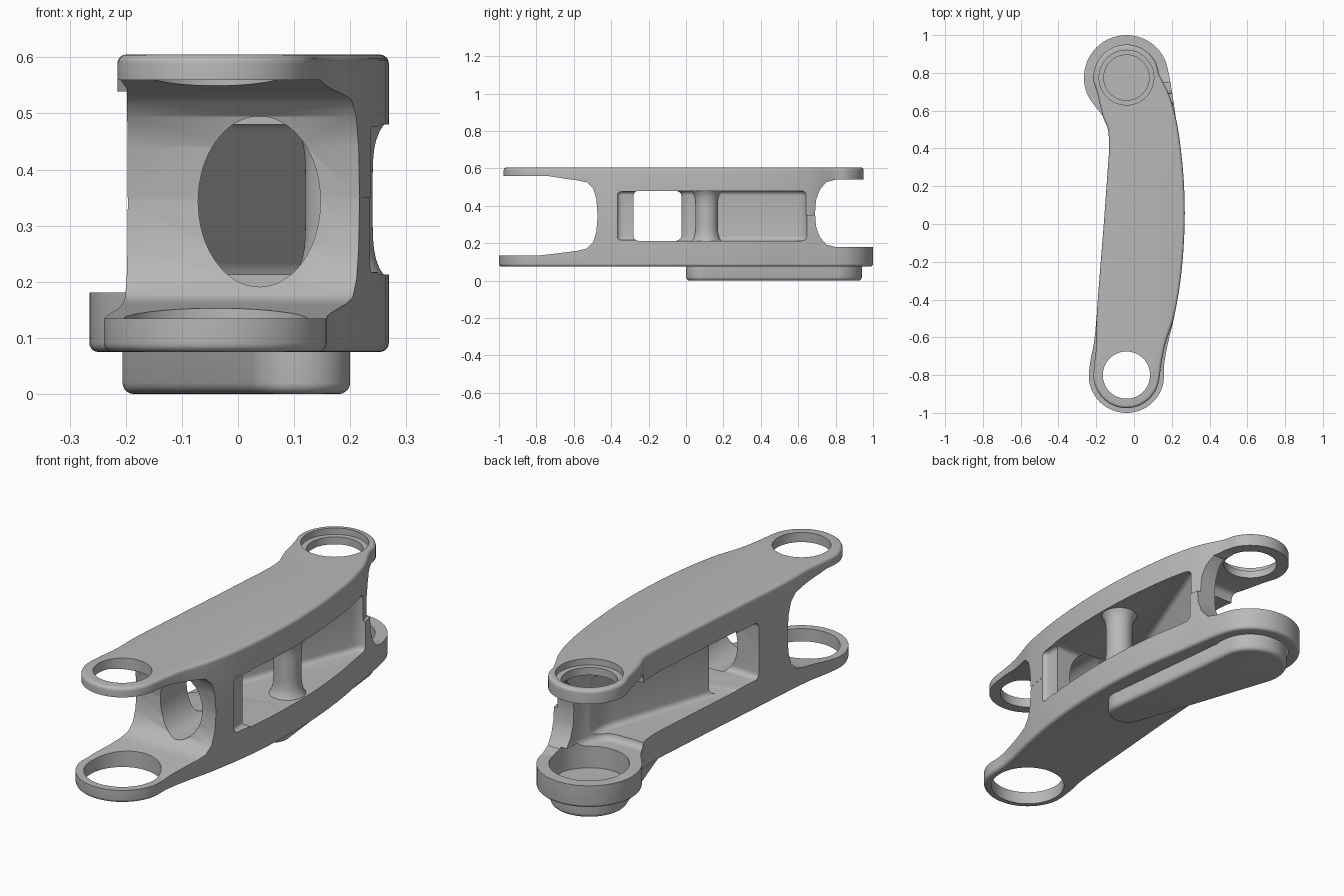
import bpy, bmesh, math
from mathutils import Vector

cube = bpy.data.objects.get("Cube")
if cube:
    bpy.data.objects.remove(cube, do_unlink=True)

grey = bpy.data.materials.new("cast grey")
grey.use_nodes = True
grey.diffuse_color = (0.48, 0.48, 0.48, 1)
grey.node_tree.nodes["Principled BSDF"].inputs["Base Color"].default_value = grey.diffuse_color


def finish(bm, name):
    bmesh.ops.recalc_face_normals(bm, faces=bm.faces)
    mesh = bpy.data.meshes.new(name)
    bm.to_mesh(mesh)
    bm.free()
    mesh.materials.append(grey)
    obj = bpy.data.objects.new(name, mesh)
    bpy.context.collection.objects.link(obj)
    return obj


def skin(bm, rings):
    """Join rings of vertices into a capped tube."""
    n = len(rings[0])
    for p, q in zip(rings, rings[1:]):
        for i in range(n):
            j = (i + 1) % n
            bm.faces.new((p[i], p[j], q[j], q[i]))
    bm.faces.new(rings[0])
    bm.faces.new(rings[-1])


def inset(pts, d):
    """Move a counter-clockwise outline inwards."""
    out, n = [], len(pts)
    for i in range(n):
        a, b, c = (Vector(pts[k % n]) for k in (i - 1, i, i + 1))
        u, v = (b - a).normalized(), (c - b).normalized()
        n1, n2 = Vector((-u.y, u.x)), Vector((-v.y, v.x))
        out.append(b + (n1 + n2) * d / (1 + n1.dot(n2)))
    return out


def prism(name, pts, lo, hi, axis="z", round_lo=0, round_hi=0):
    """Extrude an outline along z (x, y) or x (y, z), with rounded rims."""
    quarter = [math.radians(a) for a in range(0, 91, 18)]
    layers = [(lo + round_lo * (1 - math.cos(a)), round_lo * (1 - math.sin(a)))
              for a in (quarter if round_lo else quarter[:1])]
    layers += [(hi - round_hi * (1 - math.cos(a)), round_hi * (1 - math.sin(a)))
               for a in (quarter[::-1] if round_hi else quarter[:1])]
    bm = bmesh.new()
    put = (lambda p, h: (p[0], p[1], h)) if axis == "z" else (lambda p, h: (h, p[0], p[1]))
    skin(bm, [[bm.verts.new(put(p, h)) for p in inset(pts, d)] for h, d in layers])
    return finish(bm, name)


def lathe(name, profile, centre, steps=64):
    """Spin a (radius, z) profile around a vertical axis."""
    bm = bmesh.new()
    turn = [math.tau * i / steps for i in range(steps)]
    skin(bm, [[bm.verts.new((centre[0] + r * math.cos(t), centre[1] + r * math.sin(t), z))
               for t in turn] for r, z in profile])
    return finish(bm, name)


def volume(mesh):
    bm = bmesh.new()
    bm.from_mesh(mesh)
    v = bm.calc_volume(signed=True)
    bm.free()
    return v


def boolean(obj, other, mode="DIFFERENCE"):
    """Apply a boolean, trying the next solver if the volume comes out wrong."""
    before = volume(obj.data)
    for solver in ("EXACT", "MANIFOLD", "FLOAT"):
        mod = obj.modifiers.new("bool", "BOOLEAN")
        mod.operation, mod.solver, mod.object = mode, solver, other
        bpy.context.view_layer.update()
        mesh = bpy.data.meshes.new_from_object(obj.evaluated_get(bpy.context.evaluated_depsgraph_get()))
        obj.modifiers.clear()
        if 0.5 < volume(mesh) / before < 3:
            obj.data = mesh
            break
    bpy.data.objects.remove(other, do_unlink=True)


def arc(c, r, start, end, n):
    angles = (math.radians(start + (end - start) * i / n) for i in range(n + 1))
    return [(c[0] + r * math.cos(t), c[1] + r * math.sin(t)) for t in angles]


def rounded(pts, r, steps=5):
    """Round every corner of a polygon."""
    out, n = [], len(pts)
    for i in range(n):
        a, b, c = (Vector(pts[k % n]) for k in (i - 1, i, i + 1))
        p, q = b + (a - b).normalized() * r, b + (c - b).normalized() * r
        for s in range(steps + 1):
            t = s / steps
            out.append(p * (1 - t) ** 2 + b * 2 * t * (1 - t) + q * t * t)
    return out


def smooth_loop(pts, sub=4):
    """Closed spline through the points."""
    p, out = [Vector(q) for q in pts], []
    n = len(p)
    for i in range(n):
        a, b, c, d = p[i - 1], p[i], p[(i + 1) % n], p[(i + 2) % n]
        for s in range(sub):
            t = s / sub
            out.append(0.5 * (2 * b + (c - a) * t + (2 * a - 5 * b + 4 * c - d) * t * t
                              + (3 * b - a - 3 * c + d) * t ** 3))
    return out


FRONT, REAR = (-0.04, -0.8), (-0.04, 0.775)


def outline(front_r, rear_r):
    bulge = [(0.04 + 0.6 * front_r, -0.74), (0.08 + 0.5 * front_r, -0.63), (0.215, -0.48),
             (0.252, -0.25), (0.268, 0.0), (0.264, 0.22), (0.245, 0.42), (0.222, 0.56),
             (0.13 + 0.33 * rear_r, 0.68)]
    neck = [(-0.165, 0.57), (-0.138, 0.5), (-0.132, 0.4), (-0.142, 0.25), (-0.16, 0.0),
            (-0.18, -0.25), (-0.197, -0.48), (-0.1 - 0.56 * front_r, -0.63),
            (-0.05 - 0.9 * front_r, -0.72)]
    return smooth_loop(arc(FRONT, front_r, 185, 348, 8) + bulge
                       + arc(REAR, rear_r, 5, 208, 9) + neck)


# Main casting: lower and upper halves joined
body = prism("arm_body", outline(0.2, 0.225), 0.075, 0.35, round_lo=0.016)
boolean(body, prism("upper_half", outline(0.175, 0.175), 0.35, 0.605, round_hi=0.016), "UNION")

# Forked ends: concave gaps between the upper and lower plates
front_gap = [(-1.2, 0.135), (-0.78, 0.135), (-0.68, 0.147), (-0.58, 0.16), (-0.53, 0.172),
             (-0.497, 0.205), (-0.48, 0.26), (-0.472, 0.345), (-0.48, 0.44), (-0.497, 0.495),
             (-0.53, 0.526), (-0.58, 0.536), (-0.66, 0.547), (-0.74, 0.56), (-1.2, 0.56)]
rear_gap = [(1.2, 0.54), (0.8, 0.54), (0.75, 0.527), (0.715, 0.485), (0.695, 0.43), (0.69, 0.36),
            (0.695, 0.29), (0.715, 0.235), (0.75, 0.193), (0.8, 0.18), (1.2, 0.18)]
for gap in (front_gap, rear_gap):
    boolean(body, prism("gap_cutter", gap, -0.6, 0.6, axis="x"))

# Open chamber on the bulged side, leaving a diagonal web
chamber = [(-0.6, -0.28), (0.6, -0.28), (0.6, 0.65), (0.185, 0.65), (-0.08, -0.03), (-0.6, -0.03)]
boolean(body, prism("chamber_cutter", rounded(chamber, 0.05), 0.213, 0.48,
                    round_lo=0.025, round_hi=0.025))

# Pocket behind the web on the straight side, opening towards the rear
pocket = [(-0.6, -0.15), (-0.14, -0.15), (-0.105, -0.03), (0.075, 0.5), (0.1, 1.2), (-0.6, 1.2)]
boolean(body, prism("pocket_cutter", rounded(pocket, 0.05), 0.209, 0.489,
                    round_lo=0.025, round_hi=0.025))
clearance = [(-0.6, 0.52), (0.04, 0.52), (0.1, 0.64), (0.1, 1.2), (-0.6, 1.2)]
boolean(body, prism("rear_clearance_cutter", rounded(clearance, 0.06), 0.181, 0.539,
                    round_lo=0.03, round_hi=0.03))

# Shallow recess beside the chamber
recess = [(0.218, -0.37), (0.5, -0.37), (0.5, -0.25), (0.218, -0.25)]
boolean(body, prism("recess_cutter", rounded(recess, 0.035), 0.217, 0.476,
                    round_lo=0.018, round_hi=0.018))

# Oval opening in the front wall
bm = bmesh.new()
bmesh.ops.create_cone(bm, segments=64, radius1=1, radius2=1, depth=1, cap_ends=True)
for v in bm.verts:
    x, y, z = v.co
    v.co = (0.038 + 0.109 * x, -0.55 + 0.6 * z, 0.343 + 0.152 * y)
boolean(body, finish(bm, "oval_cutter"))

# Bearing holes
holes = [(FRONT, [(0.125, 0.45), (0.125, 0.7)]),
         (FRONT, [(0.165, 0.0), (0.165, 0.2)]),
         (REAR, [(0.12, 0.5), (0.12, 0.575), (0.145, 0.575), (0.145, 0.7)]),
         (REAR, [(0.172, 0.0), (0.172, 0.2)])]
for centre, profile in holes:
    boolean(body, lathe("hole_cutter", profile, centre))

# Flared column inside the chamber
flare = [(0.06 + 0.024 * abs(t) ** 5, 0.346 + 0.14 * t) for t in (i / 8 for i in range(-8, 9))]
column = lathe("inner_column", flare, (0.18, 0.11))

# Pad under the rear half
pad_shape = arc((0.11, 0.09), 0.09, 198, 375, 16) + arc(REAR, 0.166, 15, 198, 24)
pad = prism("bottom_pad", pad_shape, 0.0, 0.08, round_lo=0.02)

for obj in (body, column, pad):
    bpy.ops.object.select_all(action="DESELECT")
    obj.select_set(True)
    bpy.context.view_layer.objects.active = obj
    bpy.ops.object.shade_smooth_by_angle(angle=math.radians(35))
